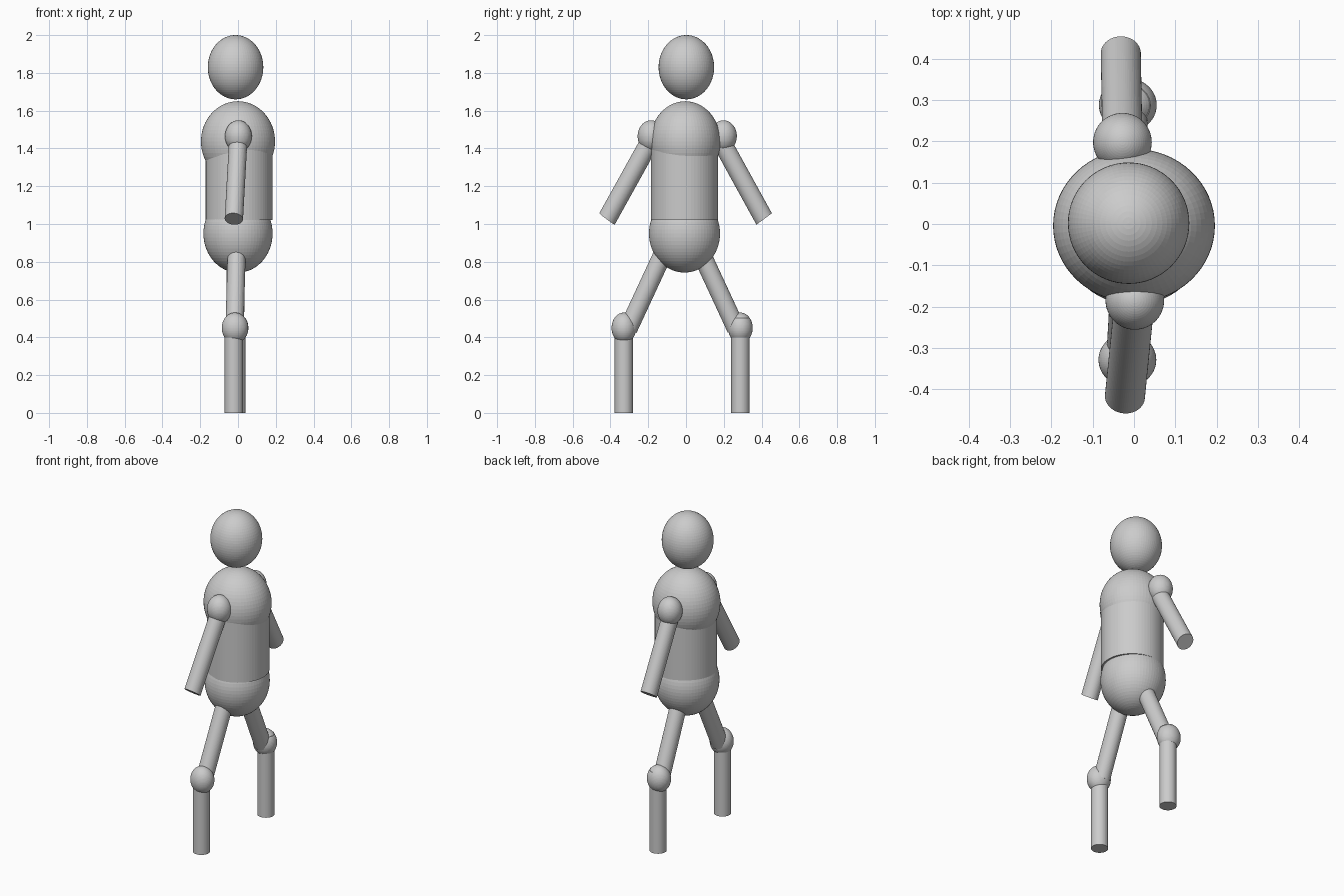
import bpy
from mathutils import Vector, Matrix

if "Cube" in bpy.data.objects:
    bpy.data.objects.remove(bpy.data.objects["Cube"])

SEG = 64
STRETCH = 1.16   # whole figure is stretched in height


def ball(name, centre, radii):
    bpy.ops.mesh.primitive_uv_sphere_add(segments=SEG, ring_count=SEG // 2, radius=1)
    ob = bpy.context.object
    ob.name = name
    ob.data.transform(Matrix.Translation(centre) @ Matrix.Diagonal((*radii, 1)))
    return ob


def rod(name, start, end, r):
    # straight cylinder made in unstretched space, then stretched in z
    a, b = (Vector((p[0], p[1], p[2] / STRETCH)) for p in (start, end))
    axis = b - a
    bpy.ops.mesh.primitive_cylinder_add(vertices=SEG, radius=r, depth=axis.length)
    ob = bpy.context.object
    ob.name = name
    rot = axis.to_track_quat('Z', 'Y').to_matrix().to_4x4()
    ob.data.transform(Matrix.Diagonal((1, 1, STRETCH, 1))
                      @ Matrix.Translation((a + b) / 2) @ rot)
    return ob


# Head and body
ball("head", (-0.013, 0.002, 1.83), (0.147, 0.147, 0.17))
ball("chest", (0, -0.004, 1.437), (0.196, 0.186, 0.213))
rod("torso", (0.006, -0.008, 1.02), (0.006, -0.008, 1.44), 0.177)
ball("pelvis", (0, -0.008, 0.95), (0.183, 0.188, 0.207))

# Limbs: shoulder, arm start, arm end, hip, thigh end, knee, shin x, shin top
limbs = {
    "right": ((0.002, -0.185, 1.465), (0, -0.20, 1.42), (-0.022, -0.418, 1.027),
              (-0.006, -0.095, 0.90), (-0.018, -0.304, 0.45),
              (-0.016, -0.329, 0.45), -0.022, 0.46),
    "left": ((-0.028, 0.198, 1.465), (-0.028, 0.197, 1.42), (-0.032, 0.4135, 1.027),
             (-0.010, 0.055, 0.90), (-0.016, 0.264, 0.45),
             (-0.015, 0.288, 0.45), -0.009, 0.503),
}
for side, (shoulder, arm0, arm1, hip, thigh1, knee, shin_x, shin_top) in limbs.items():
    ball(side + "_shoulder", shoulder, (0.071, 0.071, 0.084))
    rod(side + "_arm", arm0, arm1, 0.0485)
    rod(side + "_thigh", hip, thigh1, 0.048)
    ball(side + "_knee", knee, (0.070, 0.065, 0.081))
    rod(side + "_shin", (shin_x, knee[1], 0), (shin_x, knee[1], shin_top), 0.0485)
